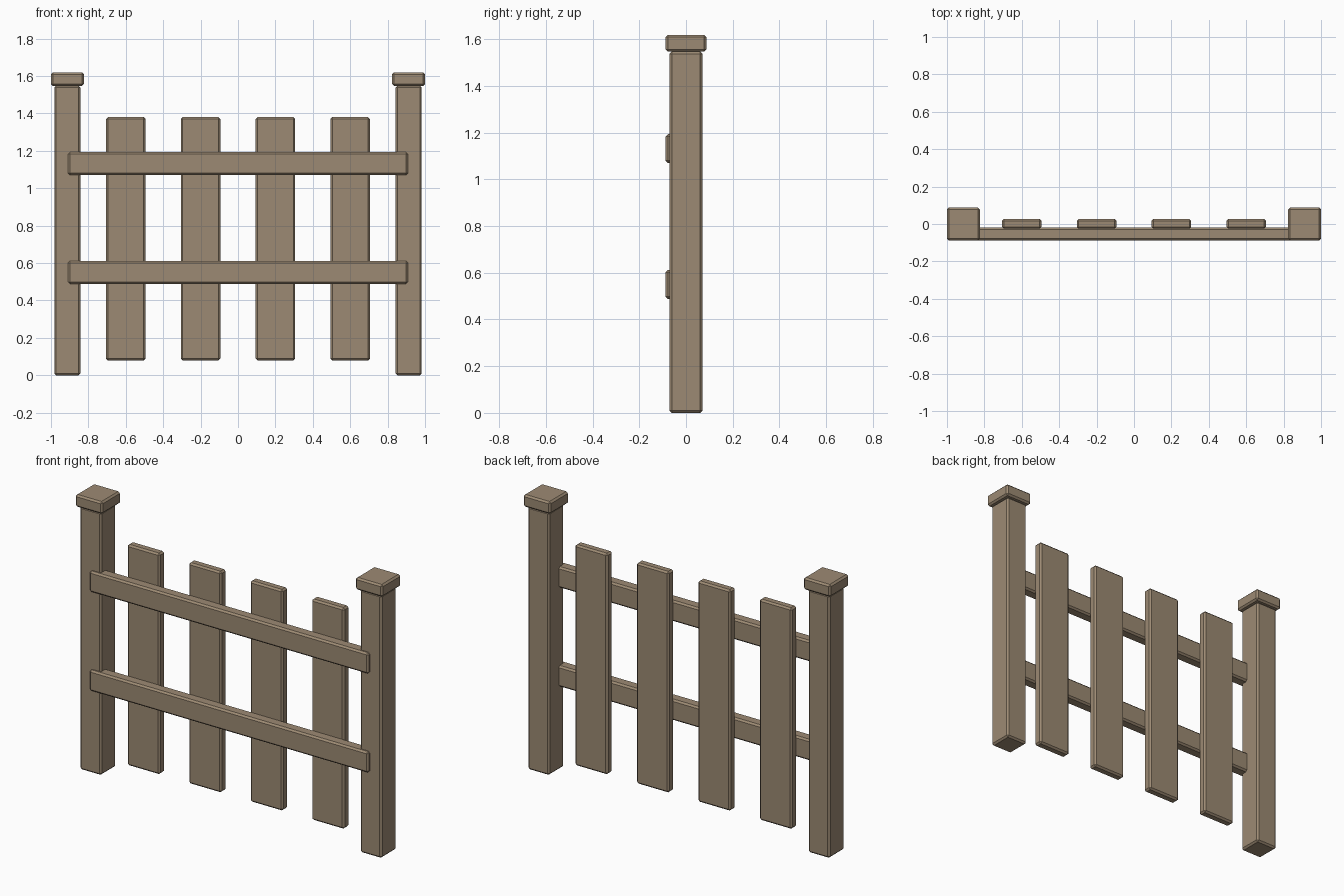
import bpy
import bmesh

cube = bpy.data.objects.get("Cube")
if cube:
    bpy.data.objects.remove(cube, do_unlink=True)

wood = bpy.data.materials.new("weathered_wood")
wood.use_nodes = True
colour = (0.335, 0.255, 0.172, 1)
wood.diffuse_color = colour
wood.node_tree.nodes["Principled BSDF"].inputs["Base Color"].default_value = colour


def board(name, centre, size, chamfer=0.01):
    """Flat-shaded box with a single chamfer on every edge."""
    mesh = bpy.data.meshes.new(name)
    bm = bmesh.new()
    bmesh.ops.create_cube(bm, size=1)
    bmesh.ops.scale(bm, vec=size, verts=bm.verts)
    bm.to_mesh(mesh)
    bm.free()
    mesh.materials.append(wood)
    obj = bpy.data.objects.new(name, mesh)
    obj.location = centre
    bpy.context.collection.objects.link(obj)
    bevel = obj.modifiers.new("chamfer", 'BEVEL')
    bevel.width = chamfer
    bevel.segments = 1
    return obj


# Posts with square caps
for side, sign in (("left", 1), ("right", -1)):
    x = sign * 0.912
    board(side + "_post", (x, 0, 0.774), (0.14, 0.142, 1.548))
    board(side + "_post_cap", (x, 0, 1.583), (0.176, 0.176, 0.072))

# Rails across the front of the pickets
for name, z in (("lower_rail", 0.55), ("upper_rail", 1.132)):
    board(name, (0, -0.054, z), (1.816, 0.068, 0.123))

# Evenly spaced pickets
for i in range(4):
    board(f"picket_{i + 1}", (-0.6 + 0.4 * i, 0.001, 0.73), (0.212, 0.052, 1.3))
